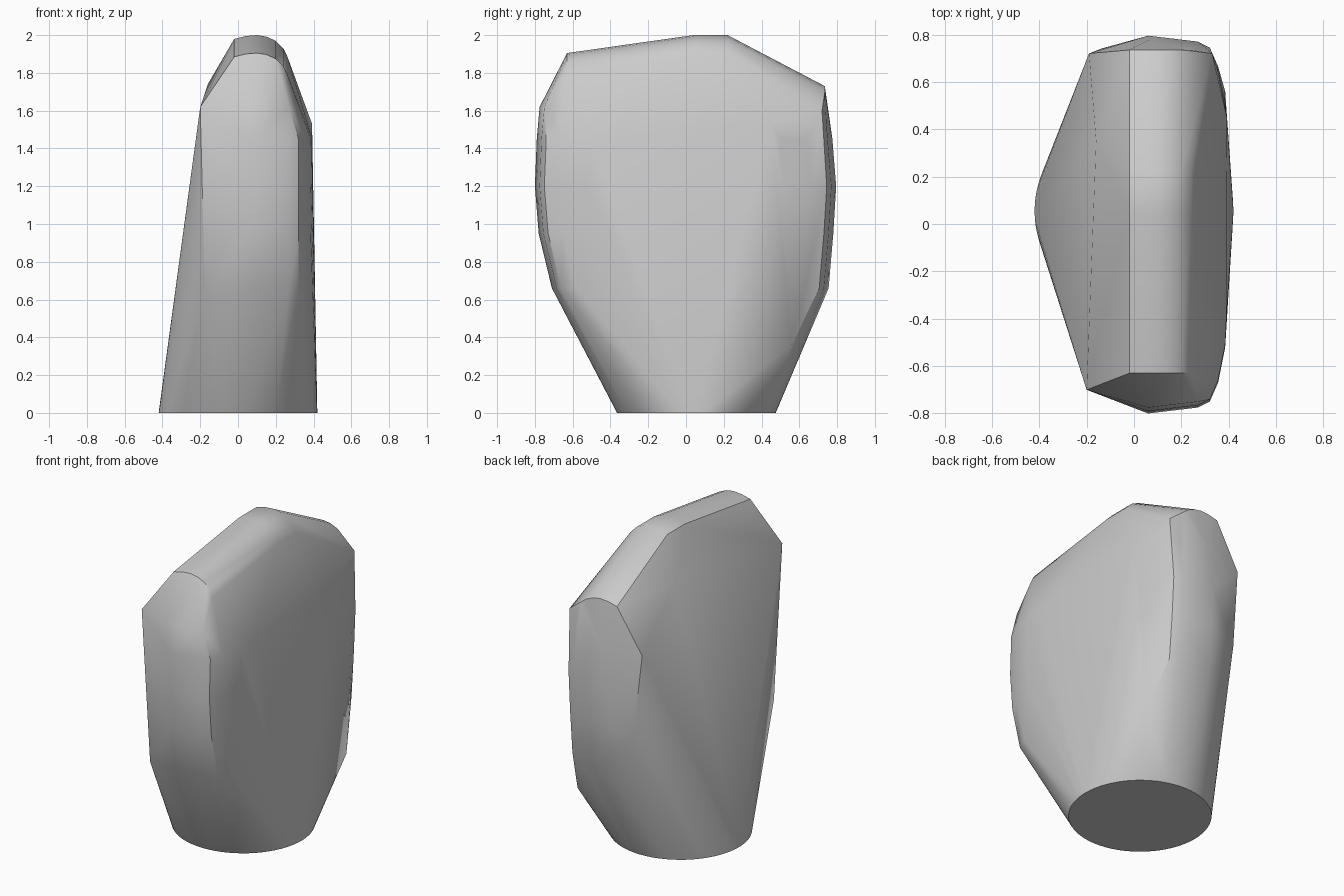
import bpy, bmesh, math
from mathutils import Vector

cube = bpy.data.objects.get("Cube")
if cube:
    bpy.data.objects.remove(cube, do_unlink=True)

# Plain grey finish
grey = bpy.data.materials.new("plain_grey")
grey.use_nodes = True
colour = (0.6, 0.6, 0.6, 1)
grey.diffuse_color = colour
grey.node_tree.nodes["Principled BSDF"].inputs["Base Color"].default_value = colour

points = []

# Round foot
FOOT_R, FOOT_Y, SEGMENTS = 0.42, 0.055, 64
for i in range(SEGMENTS):
    a = 2 * math.pi * i / SEGMENTS
    points.append((FOOT_R * math.cos(a), FOOT_Y + FOOT_R * math.sin(a), 0))

# Rounded corners of the body: (x, inset from the front or back limit)
corner = [(0.06, 0), (0.27, 0.025), (0.32, 0.05), (0.355, 0.13), (0.385, 0.28)]
# Body rings: height, front limit, back limit, corner points used
rings = [(0.66, -0.71, 0.755, 4), (0.95, -0.78, 0.78, 5), (1.2, -0.8, 0.795, 5),
         (1.45, -0.79, 0.775, 5), (1.62, -0.775, 0.75, 2)]
for z, front, back, count in rings:
    for x, inset in corner[:count]:
        points += [(x, front + inset, z), (x, back - inset, z)]

# Long crown: one rounded profile swept front to back
crown = [(-0.02, 0.02), (0.04, 0.005), (0.1, 0), (0.15, 0.008),
         (0.2, 0.03), (0.24, 0.07), (0.26, 0.11)]
for y, top in [(-0.63, 1.905), (0.04, 2.0), (0.22, 2.0), (0.735, 1.73)]:
    for x, drop in crown:
        points.append((x, y, top - drop))

# Edge where the upper slope meets the broad left face
points += [(0.39, -0.4, 1.46), (0.392, 0.45, 1.53), (0.33, 0.72, 1.6)]
# Lower back corner on the left
points.append((0.385, 0.56, 0.36))
# Sharp corners of the slanted right face
points += [(-0.2, -0.7, 1.62), (-0.175, -0.65, 0.62), (-0.16, 0.35, 1.74),
           (-0.19, 0.72, 1.43), (-0.14, 0.74, 0.9)]

# Body skin
bm = bmesh.new()
for p in points:
    bm.verts.new(Vector(p))
hull = bmesh.ops.convex_hull(bm, input=bm.verts[:])
loose = {v for v in hull["geom_interior"] + hull["geom_unused"]
         if isinstance(v, bmesh.types.BMVert) and not v.link_faces}
bmesh.ops.delete(bm, geom=list(loose), context="VERTS")
bmesh.ops.dissolve_limit(bm, angle_limit=math.radians(0.5),
                         verts=bm.verts[:], edges=bm.edges[:])
bmesh.ops.recalc_face_normals(bm, faces=bm.faces[:])
mesh = bpy.data.meshes.new("body")
bm.to_mesh(mesh)
bm.free()
mesh.materials.append(grey)
body = bpy.data.objects.new("body", mesh)
bpy.context.collection.objects.link(body)

# Soft curves, crisp creases
bpy.context.view_layer.objects.active = body
body.select_set(True)
bpy.ops.object.shade_smooth_by_angle(angle=math.radians(28))
